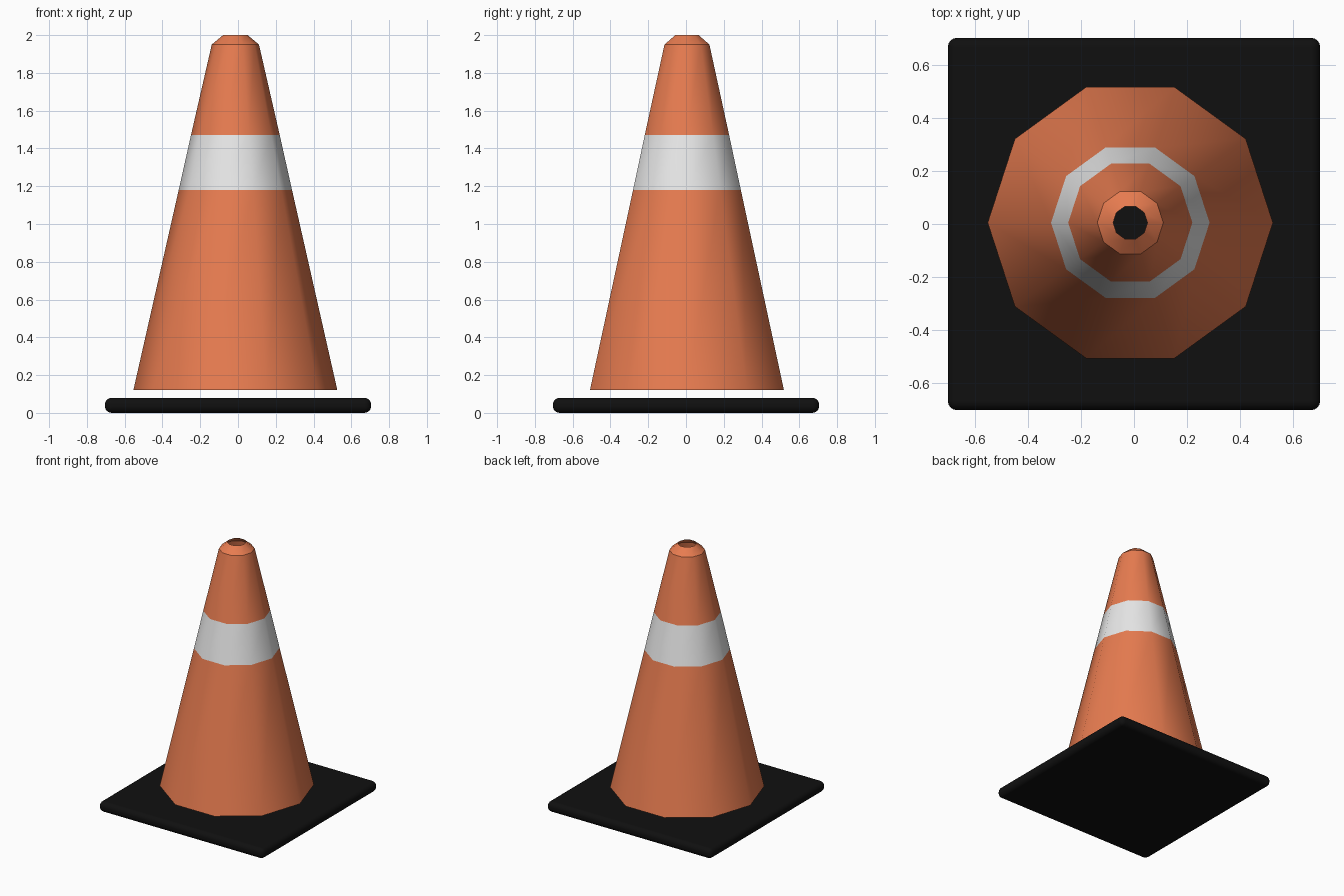
import bpy, bmesh, math

if "Cube" in bpy.data.objects:
    bpy.data.objects.remove(bpy.data.objects["Cube"])


def material(name, rgb):
    m = bpy.data.materials.new(name)
    m.diffuse_color = (*rgb, 1)
    m.use_nodes = True
    m.node_tree.nodes["Principled BSDF"].inputs["Base Color"].default_value = m.diffuse_color
    return m


orange = material("orange", (0.8, 0.2, 0.08))
white = material("white", (0.8, 0.8, 0.8))
black = material("black", (0.005, 0.005, 0.005))


def add_object(name, bm, mats):
    bmesh.ops.recalc_face_normals(bm, faces=bm.faces)
    me = bpy.data.meshes.new(name)
    bm.to_mesh(me)
    bm.free()
    for m in mats:
        me.materials.append(m)
    ob = bpy.data.objects.new(name, me)
    bpy.context.collection.objects.link(ob)
    return ob


# Square rubber base with rounded edges
bm = bmesh.new()
bmesh.ops.create_cube(bm, size=1)
for v in bm.verts:
    v.co = (v.co.x * 1.41, v.co.y * 1.41, (v.co.z + 0.5) * 0.08)
base = add_object("base", bm, [black])
bev = base.modifiers.new("rounded edges", "BEVEL")
bev.width = 0.036
bev.segments = 4
for p in base.data.polygons:
    p.use_smooth = True
bev.harden_normals = True

# Hollow ten-sided cone, open at both ends, with a white band and sloped rim
SIDES, CX, CY = 10, -0.014, 0.005
profile = [(0.54, 0.12), (0.30, 1.18), (0.235, 1.47), (0.125, 1.95), (0.065, 2.0)]
bm = bmesh.new()
rings = []
for r, z in profile:
    angles = [2 * math.pi * i / SIDES for i in range(SIDES)]
    rings.append([bm.verts.new((CX + r * math.cos(a), CY + r * math.sin(a), z))
                  for a in angles])
for k in range(len(rings) - 1):
    lo, hi = rings[k], rings[k + 1]
    for i in range(SIDES):
        j = (i + 1) % SIDES
        f = bm.faces.new((lo[i], lo[j], hi[j], hi[i]))
        f.smooth = True
        f.material_index = 1 if k == 1 else 0
# Crisp crease below the rim
for e in bm.edges:
    if all(abs(v.co.z - 1.95) < 1e-4 for v in e.verts):
        e.smooth = False
add_object("cone", bm, [orange, white])
